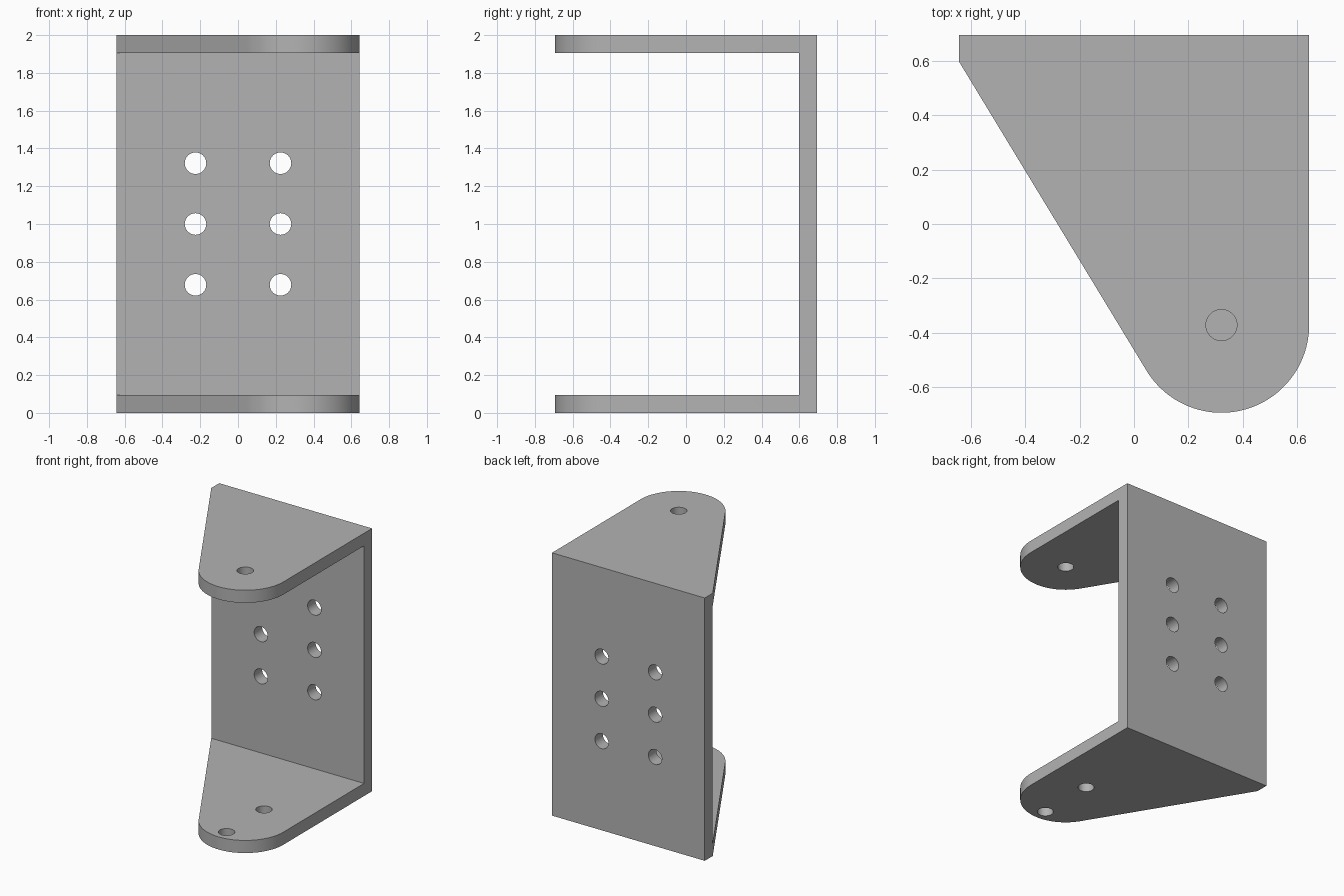
import bpy, bmesh, math
from mathutils import Matrix, Vector

default = bpy.data.objects.get("Cube")
if default:
    bpy.data.objects.remove(default, do_unlink=True)

HALF_W, HALF_D, HEIGHT, WALL = 0.643, 0.693, 2.0, 0.096
NOSE_R = 0.322
NOSE = Vector((HALF_W - NOSE_R, NOSE_R - HALF_D))
HOLE_R, PITCH = 0.057, 0.225
INNER_Y = HALF_D - WALL

steel = bpy.data.materials.new("plain grey")
steel.use_nodes = True
grey = (0.45, 0.45, 0.45, 1)
steel.diffuse_color = grey
steel.node_tree.nodes["Principled BSDF"].inputs["Base Color"].default_value = grey


def add_object(name, bm):
    mesh = bpy.data.meshes.new(name)
    bmesh.ops.recalc_face_normals(bm, faces=bm.faces)
    bm.to_mesh(mesh)
    bm.free()
    mesh.materials.append(steel)
    obj = bpy.data.objects.new(name, mesh)
    bpy.context.collection.objects.link(obj)
    return obj


def add_drill(bm, centre, length, rotation=Matrix()):
    bmesh.ops.create_cone(bm, cap_ends=True, segments=48, radius1=HOLE_R, radius2=HOLE_R,
                          depth=length, matrix=Matrix.Translation(centre) @ rotation)


def cut(obj, cutter):
    mod = obj.modifiers.new(cutter.name, 'BOOLEAN')
    mod.operation, mod.solver, mod.object = 'DIFFERENCE', 'EXACT', cutter
    bpy.context.view_layer.objects.active = obj
    bpy.ops.object.modifier_apply(modifier=mod.name)
    bpy.data.objects.remove(cutter, do_unlink=True)


# Bracket outline: slanted edge runs tangent into the rounded nose
corner = Vector((-HALF_W, INNER_Y))
to_corner = corner - NOSE
start = math.atan2(to_corner.y, to_corner.x) + math.acos(NOSE_R / to_corner.length)
end = 2 * math.pi
outline = [Vector((HALF_W, HALF_D)), Vector((-HALF_W, HALF_D)), corner]
for i in range(49):
    a = start + (end - start) * i / 48
    outline.append(NOSE + NOSE_R * Vector((math.cos(a), math.sin(a))))

bm = bmesh.new()
base = bm.faces.new([bm.verts.new((p.x, p.y, 0)) for p in outline])
top = bmesh.ops.extrude_face_region(bm, geom=[base])
bmesh.ops.translate(bm, vec=(0, 0, HEIGHT),
                    verts=[v for v in top["geom"] if isinstance(v, bmesh.types.BMVert)])
bracket = add_object("bracket", bm)

# Hollow between the two arms, leaving the back wall
bm = bmesh.new()
bmesh.ops.create_cube(bm, size=1, matrix=Matrix.Translation((0, INNER_Y - 1, HEIGHT / 2))
                      @ Matrix.Diagonal((3, 2, HEIGHT - 2 * WALL, 1)))
cut(bracket, add_object("arm_gap", bm))

# Six wall holes, one hole in the upper arm, two in the lower arm
bm = bmesh.new()
for x in (-PITCH, PITCH):
    for row in (-1, 0, 1):
        add_drill(bm, (x, HALF_D - WALL / 2, HEIGHT / 2 + row * 0.322), 0.3,
                  Matrix.Rotation(math.pi / 2, 4, 'X'))
add_drill(bm, (NOSE.x, NOSE.y, HEIGHT), 0.4)
for side in (-1, 1):
    add_drill(bm, (NOSE.x, NOSE.y + side * PITCH, 0), 0.4)
cut(bracket, add_object("drills", bm))

bpy.ops.object.select_all(action='DESELECT')
bracket.select_set(True)
bpy.context.view_layer.objects.active = bracket
bpy.ops.object.shade_smooth_by_angle(angle=math.radians(30))
